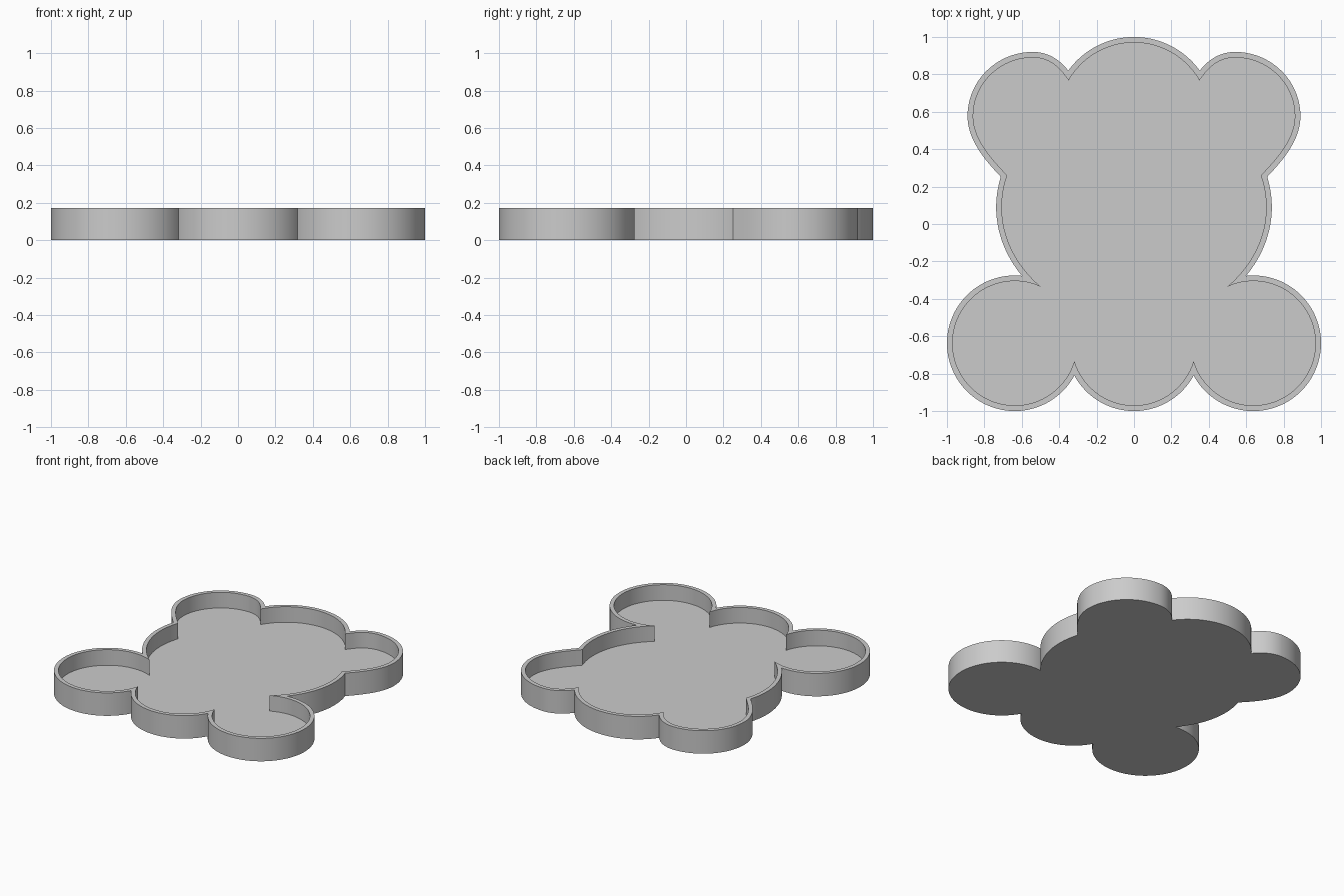
import bpy, bmesh, math
from mathutils import Vector
from mathutils.geometry import interpolate_bezier, intersect_line_line_2d

HEIGHT, FLOOR, WALL = 0.172, 0.055, 0.03

cube = bpy.data.objects.get("Cube")
if cube:
    bpy.data.objects.remove(cube)


def arc(cy, rx, ry, start, end, cx=0.0):
    n = max(12, int(abs(end - start) / 3))
    angles = [math.radians(start + (end - start) * i / n) for i in range(n + 1)]
    return [Vector((cx + rx * math.cos(a), cy + ry * math.sin(a))) for a in angles]


def ear():
    """Egg-shaped lobe, extended at both ends so it crosses its neighbours."""
    knots = [  # handle in, point, handle out
        (None, (0.714, 0.254), (0.794, 0.339)),
        ((0.89, 0.447), (0.89, 0.577), (0.89, 0.767)),
        ((0.733, 0.92), (0.54, 0.92), (0.46, 0.92)),
        ((0.395, 0.878), (0.35, 0.818), None),
    ]
    pts = []
    for a, b in zip(knots, knots[1:]):
        ctrl = [Vector(p) for p in (a[1], a[2], b[0], b[1])]
        pts += [p.to_2d() for p in interpolate_bezier(*ctrl, 20)][bool(pts):]
    head = pts[0] + (pts[0] - pts[1]).normalized() * 0.1
    tail = pts[-1] + (pts[-1] - pts[-2]).normalized() * 0.1
    return [head] + pts + [tail]


def inset(pts, d):
    out = []
    for i, p in enumerate(pts):
        t = (pts[min(i + 1, len(pts) - 1)] - pts[max(i - 1, 0)]).normalized()
        out.append(p + Vector((-t.y, t.x)) * d)
    return out


def join(a, b):
    """Follow a to its first crossing with b, then continue along b."""
    for i in range(len(a) - 1):
        for j in range(len(b) - 1):
            hit = intersect_line_line_2d(a[i], a[i + 1], b[j], b[j + 1])
            if hit:
                return a[:i + 1] + [hit] + b[j + 1:]
    return a + b


def outline(d):
    # Right half: lower bulge, foot, body, ear, head
    lobes = [
        arc(-0.6375, 0.3625, 0.3625, -90, -10),
        arc(-0.6375, 0.3625, 0.3625, -170, 128, 0.6375),
        arc(0.09, 0.737, 0.63, -54, 35),
        ear(),
        arc(0.567, 0.433, 0.433, 5, 90),
    ]
    lobes = [inset(l, d) for l in lobes]
    half = lobes[0]
    for lobe in lobes[1:]:
        half = join(half, lobe)
    half[0].x = half[-1].x = 0
    return half + [Vector((-p.x, p.y)) for p in half[-2:0:-1]]


bm = bmesh.new()


def ring(pts, z):
    vs = [bm.verts.new((p.x, p.y, z)) for p in pts]
    return vs, [bm.edges.new((v, vs[(i + 1) % len(vs)])) for i, v in enumerate(vs)]


def wall(low, high):
    n = len(low)
    for i in range(n):
        k = (i + 1) % n
        bm.faces.new((low[i], low[k], high[k], high[i]))


# Open tray: base, outer wall, rim, inner wall, floor
outer, inner = outline(0), outline(WALL)
base_v, base_e = ring(outer, 0)
top_v, top_e = ring(outer, HEIGHT)
lip_v, lip_e = ring(inner, HEIGHT)
floor_v, floor_e = ring(inner, FLOOR)
for edges in (base_e, top_e + lip_e, floor_e):
    bmesh.ops.triangle_fill(bm, edges=edges, use_beauty=True)
wall(base_v, top_v)
wall(floor_v, lip_v)
bmesh.ops.recalc_face_normals(bm, faces=bm.faces[:])

mesh = bpy.data.meshes.new("tray")
bm.to_mesh(mesh)
bm.free()
tray = bpy.data.objects.new("tray", mesh)
bpy.context.collection.objects.link(tray)

# Plain grey material
grey = bpy.data.materials.new("plain_grey")
grey.use_nodes = True
colour = (0.6, 0.6, 0.6, 1)
grey.diffuse_color = colour
grey.node_tree.nodes["Principled BSDF"].inputs["Base Color"].default_value = colour
mesh.materials.append(grey)

bpy.context.view_layer.objects.active = tray
tray.select_set(True)
bpy.ops.object.shade_smooth_by_angle(angle=math.radians(30))
